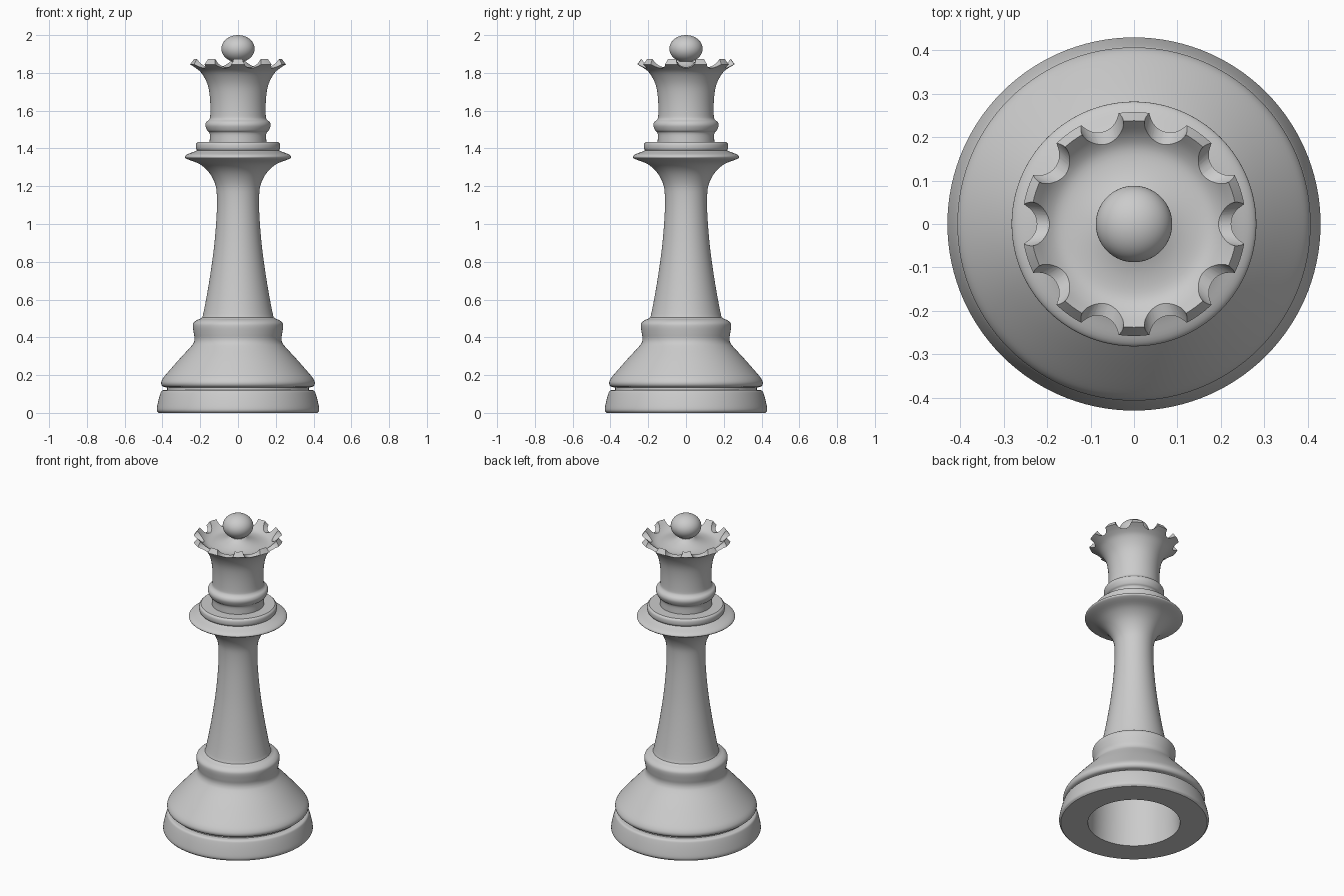
import bpy, bmesh
from math import sin, cos, pi
from mathutils import Vector, Matrix

if "Cube" in bpy.data.objects:
    bpy.data.objects.remove(bpy.data.objects["Cube"])

SEG = 120


def smooth_run(pts, n=4):
    """Catmull-Rom curve through the points of one smooth run."""
    if len(pts) < 3:
        return [Vector(p) for p in pts]
    p = [Vector(q) for q in pts]
    p = [2 * p[0] - p[1]] + p + [2 * p[-1] - p[-2]]
    out = []
    for i in range(1, len(p) - 2):
        a, b, c, d = p[i - 1:i + 3]
        for k in range(n):
            t = k / n
            out.append(0.5 * (2 * b + (c - a) * t + (2 * a - 5 * b + 4 * c - d) * t * t
                              + (3 * b - a - 3 * c + d) * t ** 3))
    out.append(p[-2])
    return out


def lathe(name, runs):
    """Spin (radius, height) runs around z; run ends stay sharp."""
    prof = []
    for run in runs:
        for q in smooth_run(run):
            if not prof or (q - prof[-1]).length > 1e-5:
                prof.append(q)
    bm = bmesh.new()
    rings = []
    for r, z in prof:
        if r < 1e-4:
            rings.append([bm.verts.new((0, 0, z))] * SEG)
        else:
            rings.append([bm.verts.new((r * cos(2 * pi * i / SEG), r * sin(2 * pi * i / SEG), z))
                          for i in range(SEG)])
    for lo, hi in zip(rings, rings[1:]):
        for i in range(SEG):
            j = (i + 1) % SEG
            bm.faces.new(list(dict.fromkeys((lo[i], lo[j], hi[j], hi[i]))))
    bmesh.ops.recalc_face_normals(bm, faces=bm.faces)
    return finish(name, bm)


def finish(name, bm):
    me = bpy.data.meshes.new(name)
    bm.to_mesh(me)
    bm.free()
    ob = bpy.data.objects.new(name, me)
    bpy.context.collection.objects.link(ob)
    return ob


def shade(ob):
    bpy.ops.object.select_all(action='DESELECT')
    ob.select_set(True)
    bpy.context.view_layer.objects.active = ob
    bpy.ops.object.shade_smooth_by_angle(angle=0.6)


# Hollow base, stem and collar
body = lathe("body", [
    [(0, 0.33), (0.255, 0.33)],
    [(0.255, 0.33), (0.265, 0)],
    [(0.265, 0), (0.42, 0)],
    [(0.42, 0), (0.43, 0.015), (0.425, 0.05), (0.412, 0.1), (0.402, 0.118), (0.375, 0.122)],
    [(0.375, 0.122), (0.375, 0.134)],
    [(0.375, 0.134), (0.398, 0.14), (0.407, 0.155), (0.402, 0.175), (0.38, 0.205),
     (0.31, 0.285), (0.25, 0.35), (0.234, 0.373), (0.23, 0.395), (0.234, 0.42),
     (0.239, 0.455), (0.236, 0.475), (0.22, 0.49), (0.195, 0.502), (0.184, 0.525),
     (0.155, 0.68), (0.129, 0.86), (0.114, 1.03), (0.112, 1.15), (0.122, 1.215),
     (0.155, 1.275), (0.205, 1.318), (0.265, 1.342), (0.282, 1.354), (0.27, 1.368),
     (0.235, 1.382), (0.217, 1.39)],
    [(0.217, 1.39), (0.223, 1.402), (0.222, 1.424), (0.212, 1.435)],
    [(0.212, 1.435), (0, 1.435)],
])
shade(body)

# Flared crown with its lower ring and dished top
crown = lathe("crown", [
    [(0, 1.43), (0.15, 1.43)],
    [(0.15, 1.43), (0.15, 1.48), (0.163, 1.495), (0.173, 1.521), (0.168, 1.54),
     (0.153, 1.553), (0.147, 1.575), (0.148, 1.66), (0.16, 1.735), (0.19, 1.795),
     (0.222, 1.824), (0.258, 1.845)],
    [(0.258, 1.845), (0.238, 1.873)],
    [(0.238, 1.873), (0.205, 1.838), (0.17, 1.82), (0.12, 1.823), (0.07, 1.84), (0.04, 1.86)],
    [(0.04, 1.86), (0, 1.86)],
])

# Ten radial notches cut into the rim
bm = bmesh.new()
for k in range(10):
    turn = Matrix.Rotation(k * pi / 5, 4, 'Z')
    bmesh.ops.create_cone(
        bm, cap_ends=True, segments=40, radius1=0.034, radius2=0.062, depth=0.16,
        matrix=turn @ Matrix.Translation((0.22, 0, 1.874)) @ Matrix.Rotation(pi / 2, 4, 'Y'))
cutter = finish("notch_cutter", bm)
cutter.hide_render = True
mod = crown.modifiers.new("notches", 'BOOLEAN')
mod.operation = 'DIFFERENCE'
mod.solver = 'EXACT'
mod.object = cutter
bpy.context.view_layer.objects.active = crown
bpy.ops.object.modifier_apply(modifier=mod.name)
bpy.data.objects.remove(cutter)
shade(crown)

# Slightly flattened ball on top
bpy.ops.mesh.primitive_uv_sphere_add(segments=64, ring_count=32, radius=1, location=(0, 0, 1.928))
ball = bpy.context.object
ball.name = "top_ball"
ball.scale = (0.088, 0.088, 0.072)
shade(ball)
